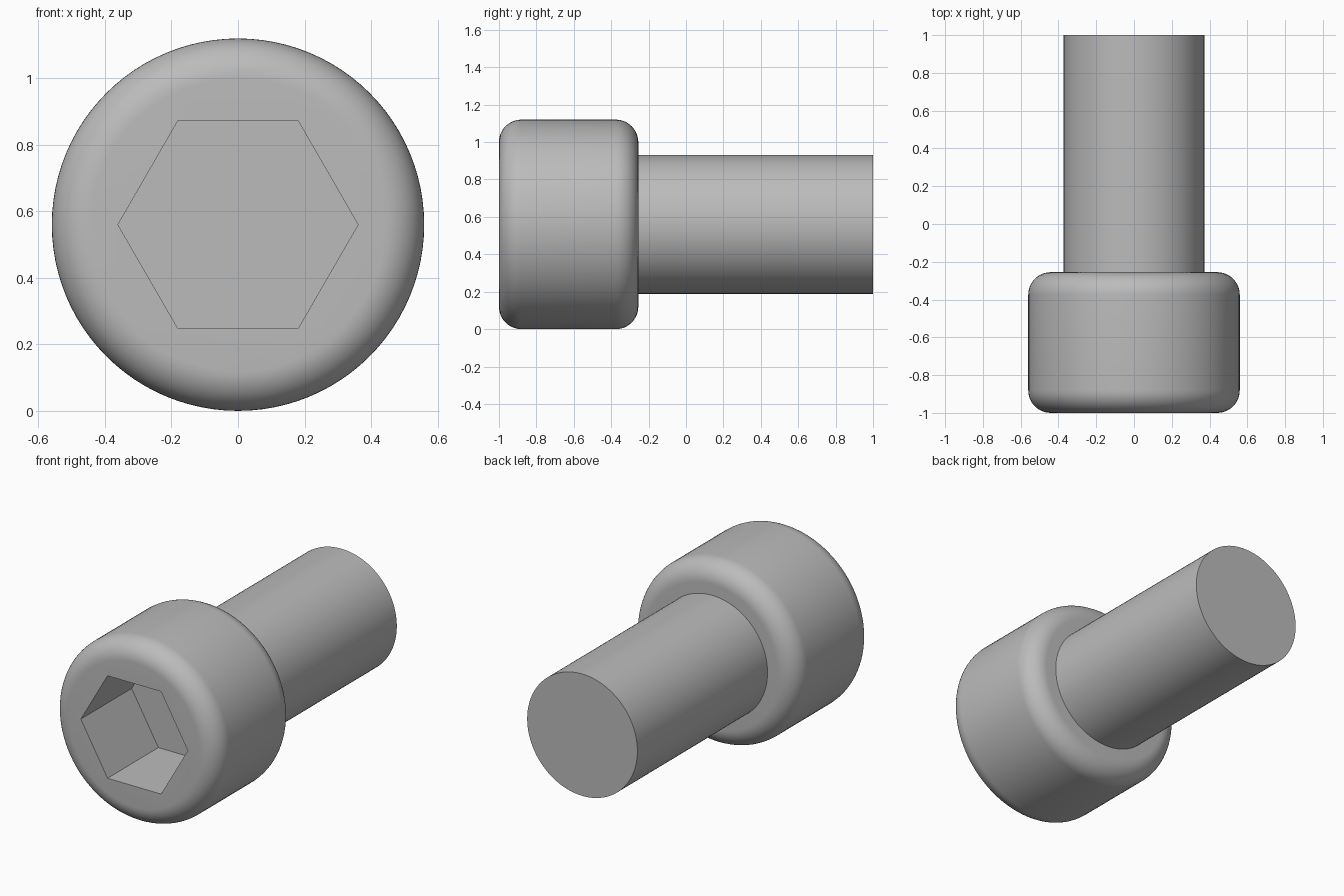
import bpy
import math

SIDES = 96
AXIS_Z = 0.56
HEAD_R, SHAFT_R, HEX_R = 0.56, 0.372, 0.361
FRONT, HEAD_BACK, TIP = -1.0, -0.255, 1.0
SOCKET_DEPTH = 0.49

cube = bpy.data.objects.get("Cube")
if cube:
    bpy.data.objects.remove(cube, do_unlink=True)

steel = bpy.data.materials.new("grey_steel")
steel.use_nodes = True
colour = (0.5, 0.5, 0.5, 1)
steel.diffuse_color = colour
steel.node_tree.nodes["Principled BSDF"].inputs["Base Color"].default_value = colour


def rod(name, sides, radius, y0, y1, turn=0.0):
    """Prism lying along y from y0 to y1."""
    bpy.ops.mesh.primitive_cylinder_add(
        vertices=sides, radius=radius, depth=y1 - y0,
        location=(0, (y0 + y1) / 2, AXIS_Z), rotation=(math.pi / 2, turn, 0))
    ob = bpy.context.object
    ob.name = name
    ob.data.materials.append(steel)
    return ob


def apply_modifiers(ob):
    bpy.ops.object.select_all(action="DESELECT")
    ob.select_set(True)
    bpy.context.view_layer.objects.active = ob
    for mod in list(ob.modifiers):
        bpy.ops.object.modifier_apply(modifier=mod.name)


def smooth(ob):
    bpy.ops.object.select_all(action="DESELECT")
    ob.select_set(True)
    bpy.context.view_layer.objects.active = ob
    bpy.ops.object.shade_smooth_by_angle(angle=math.radians(30))


# Head with both rims rounded
head = rod("head", SIDES, HEAD_R, FRONT, HEAD_BACK)
bevel = head.modifiers.new("rounded_rims", "BEVEL")
bevel.width = 0.12
bevel.segments = 12
bevel.limit_method = "ANGLE"
bevel.angle_limit = math.radians(40)

# Hexagonal socket, with corners pointing left and right
cutter = rod("socket_cutter", 6, HEX_R, FRONT - 0.1, FRONT + SOCKET_DEPTH, math.radians(30))
cutter.hide_render = True
cut = head.modifiers.new("socket", "BOOLEAN")
cut.operation = "DIFFERENCE"
cut.solver = "EXACT"
cut.object = cutter
apply_modifiers(head)
bpy.data.objects.remove(cutter, do_unlink=True)
smooth(head)

# Plain shaft, set slightly into the head
shaft = rod("shaft", SIDES, SHAFT_R, HEAD_BACK - 0.05, TIP)
smooth(shaft)
